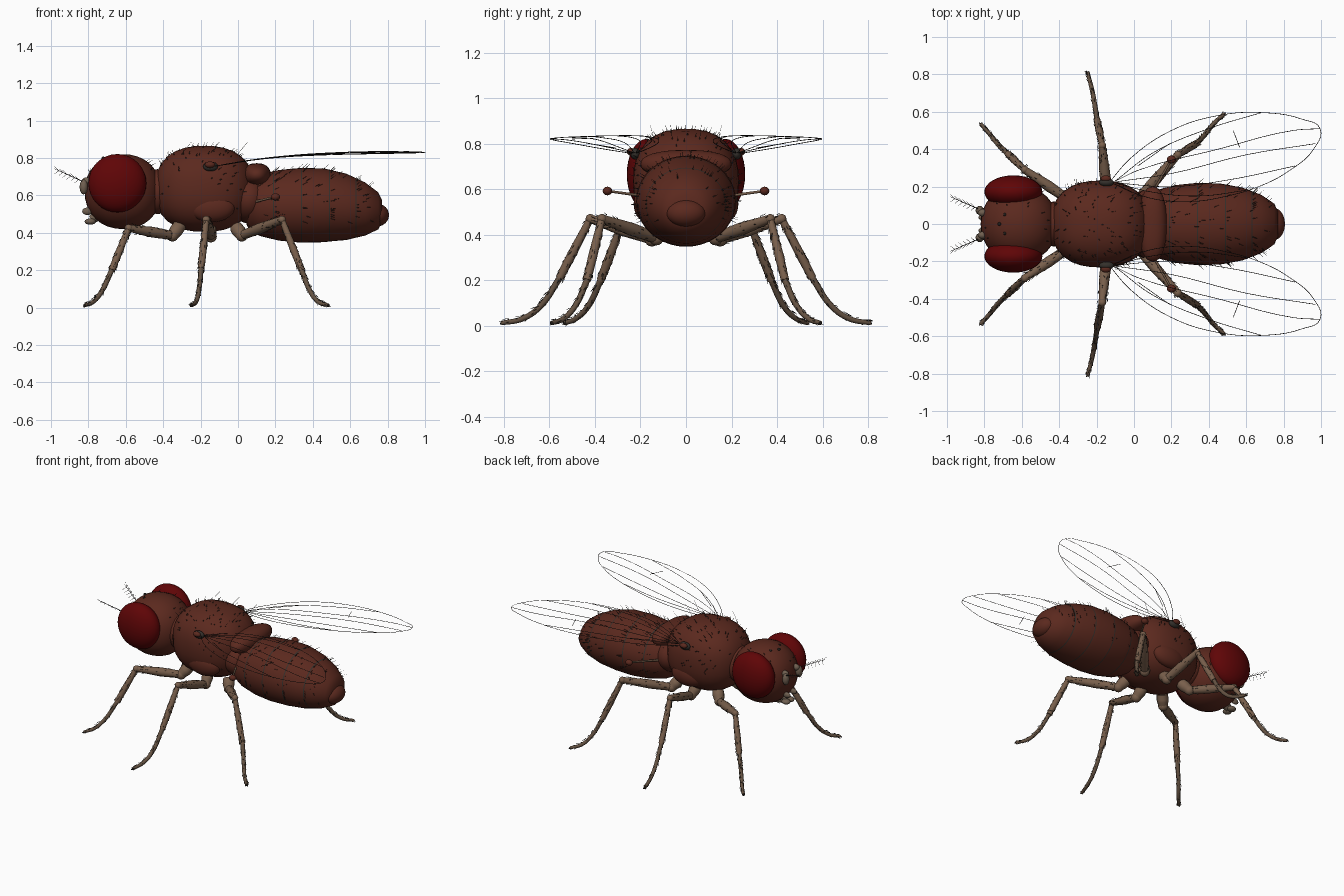
import bpy, math, random
from mathutils import Vector

random.seed(4)
if "Cube" in bpy.data.objects:
    bpy.data.objects.remove(bpy.data.objects["Cube"])


def material(name, *rgb):
    m = bpy.data.materials.new(name)
    m.use_nodes = True
    m.diffuse_color = (*rgb, 1)
    m.node_tree.nodes["Principled BSDF"].inputs["Base Color"].default_value = (*rgb, 1)
    return m


BODY = material("red brown", 0.105, 0.022, 0.013)
EYE = material("deep red", 0.115, 0.0015, 0.002)
LEG = material("tan", 0.19, 0.115, 0.072)
FOOT = material("dark tan", 0.13, 0.085, 0.055)
DARK = material("near black", 0.016, 0.013, 0.011)
GREY = material("dark grey", 0.035, 0.03, 0.025)
MOUTH = material("grey tan", 0.16, 0.115, 0.08)
SIDES = {"near": -1, "far": 1}


def link(name, mesh, *mats):
    ob = bpy.data.objects.new(name, mesh)
    bpy.context.collection.objects.link(ob)
    for m in mats:
        mesh.materials.append(m)
    mesh.shade_smooth()
    return ob


def blob(name, centre, size, mat, power=2.0, seg=32):
    """Ellipsoid; a power above 2 makes it boxier."""
    bpy.ops.mesh.primitive_uv_sphere_add(segments=seg, ring_count=seg // 2, location=centre)
    ob = bpy.context.object
    ob.name = name
    for v in ob.data.vertices:
        k = sum(abs(c) ** power for c in v.co) ** (1 / power)
        v.co = Vector(c / k * s for c, s in zip(v.co, size))
    ob.data.materials.append(mat)
    ob.data.shade_smooth()
    return ob


def tubes(name, paths, mat, resolution=1, steps=5):
    """Mesh of tapered tubes; each path is a list of (point, radius)."""
    cu = bpy.data.curves.new(name, "CURVE")
    cu.dimensions = "3D"
    cu.bevel_depth = 1
    cu.bevel_resolution = resolution
    cu.resolution_u = steps
    cu.use_fill_caps = True
    for path in paths:
        sp = cu.splines.new("BEZIER")
        sp.bezier_points.add(len(path) - 1)
        for bp, (p, r) in zip(sp.bezier_points, path):
            bp.co, bp.radius = p, r
            bp.handle_left_type = bp.handle_right_type = "AUTO"
    tmp = bpy.data.objects.new(name + "_curve", cu)
    bpy.context.collection.objects.link(tmp)
    bpy.context.view_layer.update()
    deps = bpy.context.evaluated_depsgraph_get()
    mesh = bpy.data.meshes.new_from_object(tmp.evaluated_get(deps))
    bpy.data.objects.remove(tmp)
    mesh.materials.clear()
    return link(name, mesh, mat)


def hair(p, d, length, root=0.0035):
    """Fine bristle with a thicker root, swept back towards the tail."""
    p, d = Vector(p), Vector(d).normalized()
    tip = p + (d + Vector((0.35, 0, 0))).normalized() * length
    return [(p, root), (p + d * 0.006, 0.0011), (tip, 0.0005)]


# Head, neck and eyes
HEAD_C, HEAD_S = Vector((-0.615, 0, 0.62)), Vector((0.205, 0.203, 0.2))
blob("head", HEAD_C, HEAD_S, BODY, 2.15)
blob("neck", (-0.43, 0, 0.62), (0.08, 0.12, 0.12), BODY)
for side, s in SIDES.items():
    blob("eye_" + side, (-0.645, 0.172 * s, 0.665), (0.155, 0.088, 0.156), EYE)
for x, y in ((-0.72, 0), (-0.69, 0.05), (-0.69, -0.05)):
    blob("ocellus", (x, y, 0.798), (0.01, 0.01, 0.01), DARK, seg=10)

# Thorax
THORAX_C, THORAX_S = Vector((-0.18, 0, 0.635)), Vector((0.265, 0.232, 0.23))
blob("thorax", THORAX_C, THORAX_S, BODY, 2.4)
blob("scutellum", (0.1, 0, 0.71), (0.075, 0.2, 0.062), BODY, 2.3)
blob("waist", (0.06, 0, 0.58), (0.11, 0.18, 0.13), BODY)
for side, s in SIDES.items():
    blob("side_plate_" + side, (-0.14, 0.175 * s, 0.535), (0.122, 0.055, 0.078), BODY)
    blob("wing_socket_" + side, (-0.147, 0.222 * s, 0.755), (0.04, 0.022, 0.026), GREY, seg=16)
    blob("wing_knob_" + side, (-0.15, 0.242 * s, 0.764), (0.028, 0.018, 0.017), BODY, seg=16)

# Abdomen: lathed along x with narrow dark seams
PROFILE = [(0.045, 0.1), (0.06, 0.135), (0.12, 0.165), (0.22, 0.189), (0.34, 0.2),
           (0.46, 0.197), (0.58, 0.177), (0.68, 0.142), (0.75, 0.099), (0.77, 0.06)]
SEAMS = (0.19, 0.34, 0.49, 0.63)


def abdomen_at(x, a):
    for (x0, r0), (x1, r1) in zip(PROFILE, PROFILE[1:]):
        if x <= x1:
            break
    r = r0 + (r1 - r0) * (x - x0) / (x1 - x0)
    z = 0.547 - 0.18 * max(0, x - 0.45) ** 1.5
    return Vector((x, 1.1 * r * math.cos(a), z + r * math.sin(a)))


stations = sorted([x for x, r in PROFILE if all(abs(x - m) > 0.01 for m in SEAMS)]
                  + [m + d for m in SEAMS for d in (-0.003, 0.003)])
N = 40
verts = [abdomen_at(x, 2 * math.pi * i / N) for x in stations for i in range(N)]
faces = [(k * N + i, k * N + (i + 1) % N, (k + 1) * N + (i + 1) % N, (k + 1) * N + i)
         for k in range(len(stations) - 1) for i in range(N)]
faces += [tuple(range(N)), tuple(range(len(verts) - N, len(verts)))]
mesh = bpy.data.meshes.new("abdomen")
mesh.from_pydata(verts, [], faces)
link("abdomen", mesh, BODY, GREY)
for f in mesh.polygons:
    f.material_index = int(len(f.vertices) == 4 and any(abs(f.center.x - m) < 0.002 for m in SEAMS))
blob("abdomen_tip", (0.747, 0, 0.495), (0.06, 0.086, 0.06), BODY)

# Legs: hip, femur start, knee, ankle, then foot bend points on the far side
LEGS = {
    "front_leg": [(-0.31, 0.09, 0.44), (-0.35, 0.13, 0.385), (-0.585, 0.29, 0.425),
                  (-0.675, 0.375, 0.2), (-0.73, 0.43, 0.085), (-0.775, 0.485, 0.03), (-0.82, 0.535, 0.012)],
    "middle_leg": [(-0.16, 0.1, 0.44), (-0.145, 0.15, 0.38), (-0.17, 0.42, 0.47),
                   (-0.197, 0.555, 0.21), (-0.21, 0.64, 0.085), (-0.225, 0.72, 0.03), (-0.248, 0.81, 0.012)],
    "hind_leg": [(-0.01, 0.09, 0.43), (0.02, 0.13, 0.385), (0.235, 0.37, 0.47),
                 (0.34, 0.435, 0.2), (0.385, 0.485, 0.09), (0.43, 0.54, 0.03), (0.483, 0.59, 0.012)],
}
for name, pts in LEGS.items():
    for side, s in SIDES.items():
        p = [Vector((x, y * s, z)) for x, y, z in pts]
        tag = f"{name}_{side}"
        mid = p[1].lerp(p[2], 0.45)
        tubes(tag + "_upper", [
            [(p[0], 0.036), (p[0].lerp(p[1], 0.5), 0.038), (p[1], 0.03)],
            [(p[1], 0.024), (mid, 0.029), (p[2], 0.019)],
            [(p[2], 0.016), (p[2].lerp(p[3], 0.6), 0.02), (p[3], 0.018)]], LEG, 3)
        blob(tag + "_hip", p[1], (0.032,) * 3, LEG, seg=16)
        blob(tag + "_knee", p[2], (0.021,) * 3, LEG, seg=16)
        tubes(tag + "_foot", [list(zip(p[3:], (0.014, 0.013, 0.012, 0.01)))], FOOT, 2)
        claws = [[(p[6], 0.006), (p[6] + Vector((d, s * 0.006, -0.006)), 0.002)] for d in (-0.008, 0.008)]
        tubes(tag + "_claws", claws, DARK)
        # Bristles lying along the leg
        hairs = []
        for a, b, r, n in ((p[1], p[2], 0.025, 40), (p[2], p[3], 0.018, 40),
                           (p[3], p[4], 0.013, 18), (p[4], p[5], 0.012, 10), (p[5], p[6], 0.011, 10)):
            axis = (b - a).normalized()
            for _ in range(n):
                out = axis.cross(Vector([random.gauss(0, 1) for _ in range(3)])).normalized()
                q = a.lerp(b, random.random()) + out * r
                hairs.append([(q, 0.0018), (q + (axis + out * 0.25) * 0.018, 0.0006)])
        tubes(tag + "_bristles", hairs, GREY, 0, 1)

# Wings: open outline and veins only
def wing_z(x, y):
    return 0.755 + 0.085 * (1 - math.exp(-2.6 * max(0, x + 0.12))) + 0.04 * (0.35 - y) * min(1, x + 0.13)


VEINS = [
    [(-0.13, 0.225), (-0.02, 0.35), (0.2, 0.5), (0.45, 0.58), (0.7, 0.595), (0.9, 0.56), (0.995, 0.51),
     (0.96, 0.4), (0.83, 0.285), (0.68, 0.205), (0.5, 0.15), (0.3, 0.12), (0.08, 0.14), (-0.13, 0.225)],
    [(-0.1, 0.23), (0.1, 0.38), (0.4, 0.51), (0.68, 0.595)],
    [(-0.1, 0.23), (0.03, 0.29), (0.45, 0.4), (0.85, 0.5), (0.995, 0.51)],
    [(-0.1, 0.225), (0.2, 0.27), (0.6, 0.37), (0.97, 0.43)],
    [(-0.1, 0.22), (0.2, 0.2), (0.5, 0.235), (0.86, 0.31)],
    [(-0.1, 0.22), (0.1, 0.17), (0.35, 0.15), (0.6, 0.18)],
    [(0.53, 0.5), (0.565, 0.41)], [(0.02, 0.31), (0.19, 0.43)],
]
for side, s in SIDES.items():
    tubes("wing_veins_" + side, [[((x, y * s, wing_z(x, y)), 0.0016) for x, y in v] for v in VEINS], DARK, 0)
    # Balancers behind the wings
    ball = Vector((0.2, 0.345 * s, 0.592))
    tubes("balancer_stalk_" + side, [[((0.09, 0.15 * s, 0.565), 0.007), (ball, 0.006)]], LEG, 1)
    blob("balancer_" + side, ball, (0.025, 0.021, 0.019), BODY, seg=16)
    # Antennae with feathered tips
    blob("antenna_base_" + side, (-0.81, 0.06 * s, 0.675), (0.025, 0.02, 0.022), MOUTH, seg=16)
    blob("antenna_" + side, (-0.825, 0.073 * s, 0.645), (0.022, 0.024, 0.04), MOUTH, seg=16)
    a, b = Vector((-0.83, 0.08 * s, 0.675)), Vector((-0.98, 0.145 * s, 0.742))
    plume = [[(a, 0.0025), (b, 0.001)]]
    for k in range(1, 7):
        q = a.lerp(b, k / 7)
        plume += [[(q, 0.0013), (q + Vector((-0.022, 0.022 * s * d, 0.022 * d)), 0.0007)] for d in (-0.8, 1)]
    tubes("antenna_plume_" + side, plume, DARK, 0, 1)
    blob("feeler_" + side, (-0.805, 0.035 * s, 0.515), (0.028, 0.014, 0.02), MOUTH, seg=16)
    blob("mouth_pad_" + side, (-0.79, 0.022 * s, 0.46), (0.03, 0.026, 0.017), MOUTH, seg=16)
tubes("proboscis", [[((-0.72, 0, 0.51), 0.035), ((-0.785, 0, 0.47), 0.024)]], MOUTH, 3)

# Body bristles
hairs = []
for centre, size, power, n, length in ((THORAX_C, THORAX_S, 2.4, 120, 0.025), (HEAD_C, HEAD_S, 2.15, 25, 0.025)):
    for _ in range(n):
        d = Vector((random.uniform(-0.8, 0.8), random.gauss(0, 0.7), random.uniform(-0.1, 1))).normalized()
        k = sum(abs(c) ** power for c in d) ** (1 / power)
        hairs.append(hair(centre + size * d / k, d, length * random.uniform(0.6, 1.2)))
for x in (-0.3, -0.15, 0.0):
    for y in (-0.14, -0.06, 0.06, 0.14):
        hairs.append(hair((x, y, 0.82), (0.2, y, 0.5), 0.085))
for _ in range(150):
    a = random.uniform(-0.5, math.pi + 0.5)
    x = random.choice([random.uniform(0.1, 0.73), random.choice(SEAMS) + 0.008])
    hairs.append(hair(abdomen_at(x, a), (0.6, math.cos(a), math.sin(a)), 0.032, 0.0025))
tubes("body_bristles", hairs, GREY, 0, 1)
